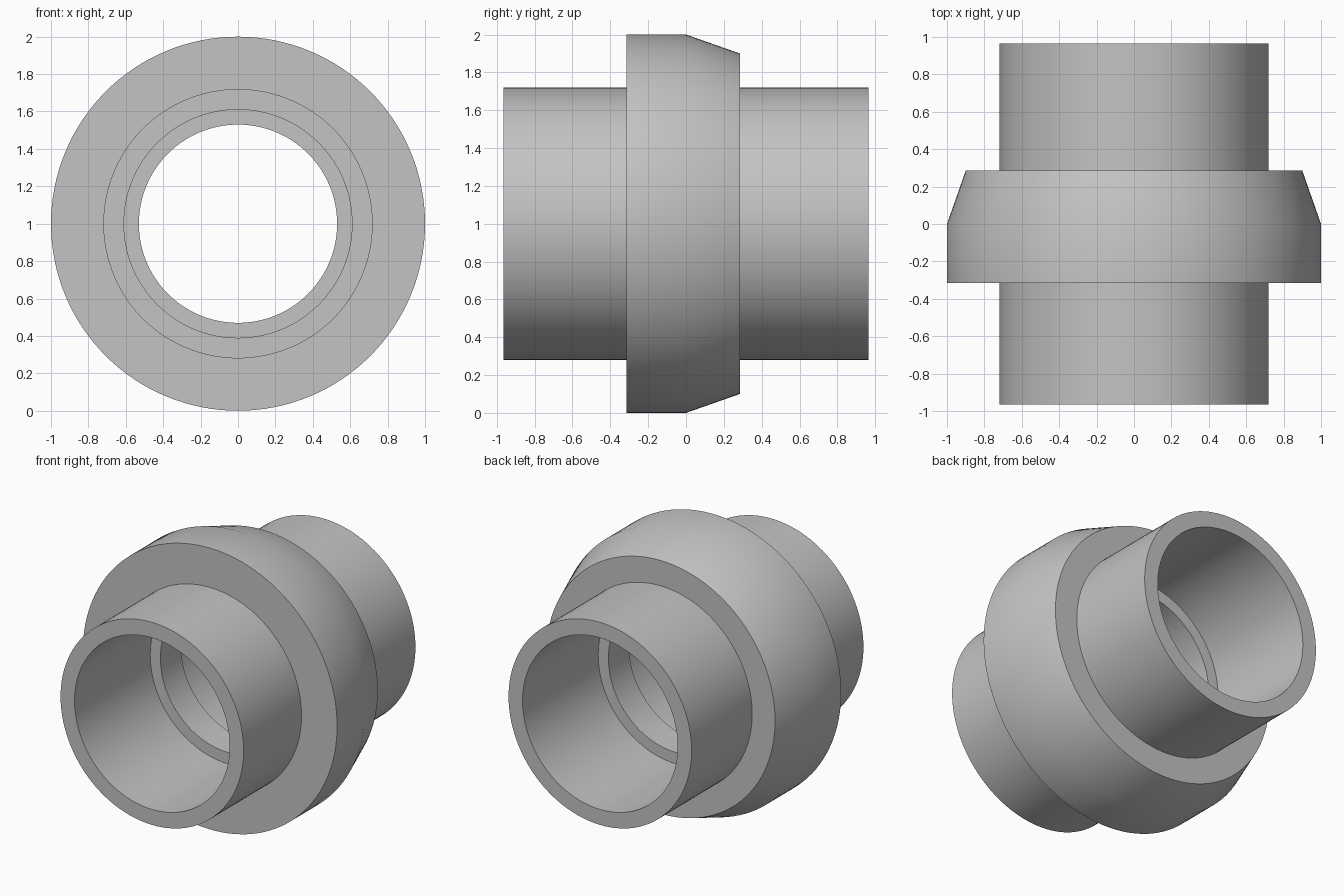
import bpy
import bmesh
import math
from mathutils import Matrix, Vector

SEGMENTS = 128
HALF_LENGTH = 0.965
PIPE_R, BORE_R, STOP_R, COLLAR_R = 0.72, 0.61, 0.53, 1.0
STOP_HALF = 0.115
COLLAR_FRONT, COLLAR_BACK, COLLAR_BACK_R = -0.315, 0.285, 0.9

cube = bpy.data.objects.get("Cube")
if cube:
    bpy.data.objects.remove(cube, do_unlink=True)


def make_material(name, colour):
    mat = bpy.data.materials.new(name)
    mat.use_nodes = True
    mat.diffuse_color = colour
    mat.node_tree.nodes["Principled BSDF"].inputs["Base Color"].default_value = colour
    return mat


def lathe(name, profile, material):
    """Revolve a closed (radius, y) profile around the horizontal pipe axis."""
    bm = bmesh.new()
    verts = [bm.verts.new((r, y, 0)) for r, y in profile]
    edges = [bm.edges.new((v, verts[(i + 1) % len(verts)])) for i, v in enumerate(verts)]
    bmesh.ops.spin(bm, geom=verts + edges, cent=(0, 0, 0), axis=(0, 1, 0),
                   angle=math.tau, steps=SEGMENTS, use_duplicate=False)
    bmesh.ops.remove_doubles(bm, verts=bm.verts, dist=0.0001)
    bmesh.ops.recalc_face_normals(bm, faces=bm.faces)
    bmesh.ops.transform(bm, matrix=Matrix.Translation(Vector((0, 0, COLLAR_R))), verts=bm.verts)
    mesh = bpy.data.meshes.new(name)
    bm.to_mesh(mesh)
    bm.free()
    mesh.materials.append(material)
    obj = bpy.data.objects.new(name, mesh)
    bpy.context.collection.objects.link(obj)
    bpy.ops.object.select_all(action="DESELECT")
    obj.select_set(True)
    bpy.context.view_layer.objects.active = obj
    bpy.ops.object.shade_smooth_by_angle(angle=math.radians(30))
    return obj


grey = make_material("plain grey", (0.55, 0.55, 0.55, 1))

# Outer wall: front socket, chamfered collar, rear socket
outer = [
    (PIPE_R, -HALF_LENGTH), (PIPE_R, COLLAR_FRONT),
    (COLLAR_R, COLLAR_FRONT), (COLLAR_R, 0), (COLLAR_BACK_R, COLLAR_BACK),
    (PIPE_R, COLLAR_BACK), (PIPE_R, HALF_LENGTH),
]
# Bore, with a raised stop ring in the middle
bore = [
    (BORE_R, HALF_LENGTH), (BORE_R, STOP_HALF), (STOP_R, STOP_HALF),
    (STOP_R, -STOP_HALF), (BORE_R, -STOP_HALF), (BORE_R, -HALF_LENGTH),
]
lathe("pipe_coupling_body", outer + bore, grey)
